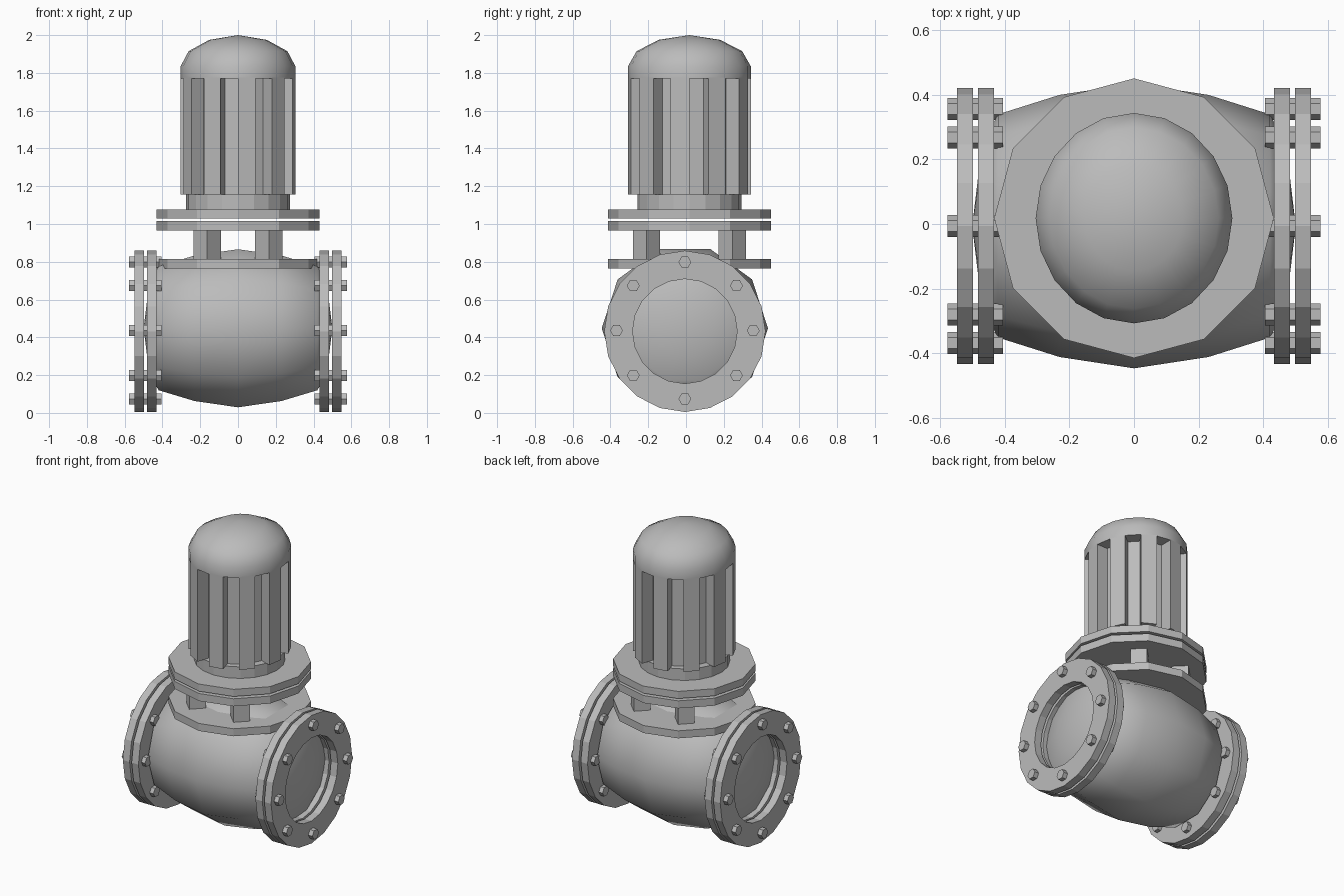
import bpy, bmesh
from math import sin, cos, pi, radians
from mathutils import Matrix, Vector

cube = bpy.data.objects.get("Cube")
if cube:
    bpy.data.objects.remove(cube)

grey = bpy.data.materials.new("light_grey_metal")
grey.use_nodes = True
grey.diffuse_color = (0.5, 0.5, 0.5, 1)
grey.node_tree.nodes["Principled BSDF"].inputs["Base Color"].default_value = (0.5, 0.5, 0.5, 1)

MOTOR_Y = 0.018
PIPE = Vector((0, -0.006, 0.432))
ALONG_X = Matrix.Rotation(pi / 2, 4, 'Y')


def finish(name, bm, matrix=Matrix(), smooth=None):
    """Turn a bmesh into an object, optionally smooth below an angle."""
    bmesh.ops.transform(bm, matrix=matrix, verts=bm.verts)
    bmesh.ops.recalc_face_normals(bm, faces=bm.faces)
    mesh = bpy.data.meshes.new(name)
    bm.to_mesh(mesh)
    bm.free()
    mesh.materials.append(grey)
    obj = bpy.data.objects.new(name, mesh)
    bpy.context.collection.objects.link(obj)
    if smooth:
        bpy.ops.object.select_all(action='DESELECT')
        obj.select_set(True)
        bpy.context.view_layer.objects.active = obj
        bpy.ops.object.shade_smooth_by_angle(angle=radians(smooth))
    return obj


def lathe(name, profile, sides, matrix=Matrix(), smooth=None, closed=False, turn=0.0):
    """Revolve (radius, height) points; a closed profile makes a ring."""
    bm = bmesh.new()
    rings = []
    for r, h in profile:
        if r == 0:
            rings.append([bm.verts.new((0, 0, h))] * sides)
        else:
            angles = [turn + 2 * pi * i / sides for i in range(sides)]
            rings.append([bm.verts.new((r * cos(a), r * sin(a), h)) for a in angles])
    pairs = list(zip(rings, rings[1:]))
    if closed:
        pairs.append((rings[-1], rings[0]))
    for low, high in pairs:
        for i in range(sides):
            j = (i + 1) % sides
            corners = dict.fromkeys((low[i], low[j], high[j], high[i]))
            bm.faces.new(list(corners))
    return finish(name, bm, matrix, smooth)


def disc(name, r, low, high, sides, matrix, turn=0.0):
    return lathe(name, [(0, low), (r, low), (r, high), (0, high)], sides, matrix, turn=turn)


upright = Matrix.Translation((0, MOTOR_Y, 0))

# Barrel-shaped valve body lying along x
half = [(0, 0.5), (0.15, 0.482), (0.29, 0.45), (0.345, 0.42), (0.405, 0.23)]
barrel = half + [(0.44, 0)] + [(r, -h) for r, h in reversed(half)]
lathe("valve_body", barrel, 10, Matrix.Translation((0, -0.006, 0.448)) @ ALONG_X,
      smooth=60, turn=pi / 2)

# Paired end flanges and through bolts on both sides
for side, label in ((1, "left"), (-1, "right")):
    for kind, near in (("inner", 0.432), ("outer", 0.497)):
        a, b = side * near, side * (near + 0.05)
        ring = [(0.277, a), (0.427, a), (0.427, b), (0.277, b)]
        lathe(f"{label}_{kind}_flange", ring, 20,
              Matrix.Translation(PIPE) @ ALONG_X, closed=True)
    for i, deg in enumerate((0, 41, 90, 139, 180, 221, 270, 319)):
        a = radians(deg)
        spot = PIPE + Vector((0, 0.362 * cos(a), 0.362 * sin(a) + 0.004))
        disc(f"{label}_flange_bolt_{i + 1}", 0.034, side * 0.405, side * 0.577, 6,
             Matrix.Translation(spot) @ ALONG_X, turn=pi / 2)

# Bonnet plates
for name, low, high in (("bonnet_plate", 0.765, 0.815),
                        ("lower_mount_plate", 0.965, 1.015),
                        ("upper_mount_plate", 1.03, 1.078)):
    disc(name, 0.432, low, high, 12, upright)

# Square posts turned diagonally between the plates
for x in (-0.163, 0.163):
    for y in (-0.227, 0.227):
        name = ("left" if x > 0 else "right") + ("_back" if y > 0 else "_front") + "_post"
        disc(name, 0.072, 0.8, 0.97, 4, upright @ Matrix.Translation((x, y, 0)))

# Motor collar, ribbed housing and domed cap
disc("motor_collar", 0.275, 1.07, 1.155, 20, upright)
oval = upright @ Matrix.Diagonal((0.304, 0.325, 1, 1))

bm = bmesh.new()
outline = []
for k in range(10):
    start = -pi / 2 + k * pi / 5
    end = start + pi / 10
    for a, r in ((start, 0.74), (start, 1), (end, 1), (end, 0.74)):
        outline.append(bm.verts.new((r * cos(a), r * sin(a), 1.155)))
base = bm.faces.new(outline)
top = bmesh.ops.extrude_face_region(bm, geom=[base])["geom"]
bmesh.ops.translate(bm, vec=(0, 0, 0.62),
                    verts=[v for v in top if isinstance(v, bmesh.types.BMVert)])
finish("ribbed_motor_housing", bm, oval)

dome = [(0, 1.77), (1, 1.77), (1, 1.835), (0.86, 1.915), (0.5, 1.975), (0, 2.0)]
lathe("motor_dome", dome, 20, oval, smooth=50)
